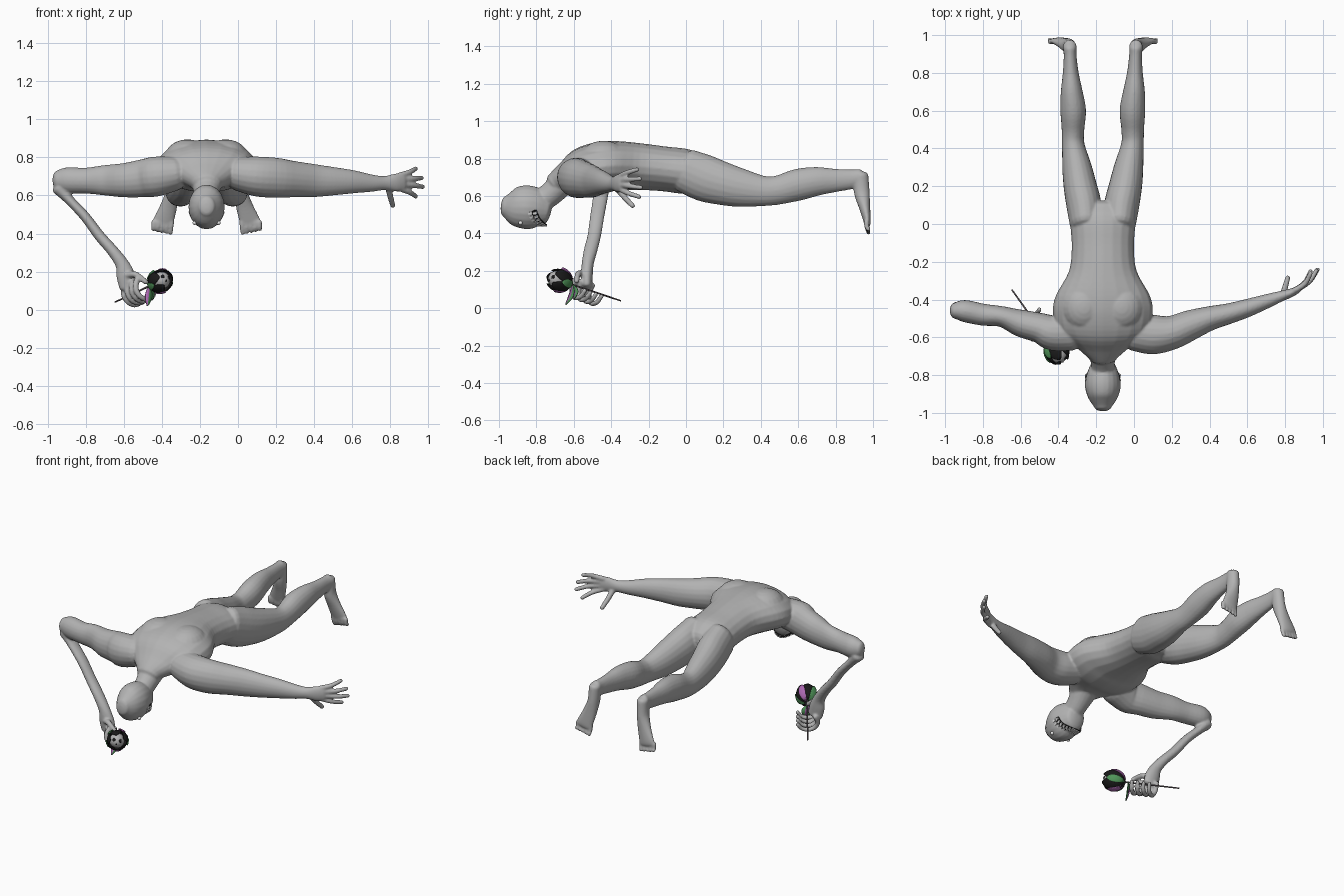
import bpy, bmesh, math
from mathutils import Vector, Matrix

cube = bpy.data.objects.get("Cube")
if cube:
    bpy.data.objects.remove(cube, do_unlink=True)

MID = -0.165                      # centre line of the figure
X, Y, Z = Vector((1, 0, 0)), Vector((0, 1, 0)), Vector((0, 0, 1))


def material(name, rgb):
    m = bpy.data.materials.new(name)
    m.use_nodes = True
    m.diffuse_color = (*rgb, 1)
    m.node_tree.nodes["Principled BSDF"].inputs["Base Color"].default_value = (*rgb, 1)
    return m


SKIN = material("grey skin", (0.45, 0.45, 0.45))
WHITE = material("tooth white", (0.8, 0.8, 0.8))
BLACK = material("black", (0.01, 0.01, 0.01))
GREEN = material("leaf green", (0.08, 0.3, 0.1))
PURPLE = material("purple", (0.42, 0.14, 0.45))
STEM = material("stem grey", (0.12, 0.1, 0.11))


def finish(name, bm, *mats):
    bmesh.ops.recalc_face_normals(bm, faces=bm.faces)
    for f in bm.faces:
        f.smooth = True
    me = bpy.data.meshes.new(name)
    bm.to_mesh(me)
    bm.free()
    ob = bpy.data.objects.new(name, me)
    bpy.context.collection.objects.link(ob)
    for m in mats:
        me.materials.append(m)
    return ob


def spline(pts, n=4):
    """Catmull-Rom resampling of station tuples."""
    out = []
    ext = [pts[0]] + list(pts) + [pts[-1]]
    for a, b, c, d in zip(ext, ext[1:], ext[2:], ext[3:]):
        for k in range(n):
            t = k / n
            out.append([0.5 * (2 * q + (r - p) * t + (2 * p - 5 * q + 4 * r - s) * t * t
                               + (3 * q - p - 3 * r + s) * t ** 3)
                        for p, q, r, s in zip(a, b, c, d)])
    return out + [list(pts[-1])]


def tube(bm, stations, ref=Z, mirror=False, cap=0.6, seg=20):
    """Closed elliptical loft; station = x, y, z, side radius, ref radius."""
    st = spline(stations)
    P = [Vector(s[:3]) for s in st]
    rings = []
    for i, s in enumerate(st):
        t = (P[min(i + 1, len(P) - 1)] - P[max(i - 1, 0)]).normalized()
        rings.append((P[i], t, s[3], s[4]))

    def dome(ring, sign):
        p, t, a, b = ring
        return [(p + t * sign * cap * min(a, b) * s, t, a * math.sqrt(1 - s * s), b * math.sqrt(1 - s * s))
                for s in (0.4, 0.7, 0.9, 0.98)]
    rings = dome(rings[0], -1)[::-1] + rings + dome(rings[-1], 1)
    loops = []
    for p, t, a, b in rings:
        side = t.cross(ref).normalized()
        up = side.cross(t)
        loop = []
        for k in range(seg):
            w = math.tau * k / seg
            co = p + side * a * math.cos(w) + up * b * math.sin(w)
            if mirror:
                co.x = 2 * MID - co.x
            loop.append(bm.verts.new(co))
        loops.append(loop)
    for l, m in zip(loops, loops[1:]):
        for k in range(seg):
            bm.faces.new((l[k], l[(k + 1) % seg], m[(k + 1) % seg], m[k]))
    bm.faces.new(loops[0])
    bm.faces.new(loops[-1])


def digit(bm, pts, r, ref, mirror=False):
    n = len(pts) - 1
    tube(bm, [(*p, r * (1 - 0.25 * i / n), r * (1 - 0.25 * i / n)) for i, p in enumerate(pts)],
         ref, mirror, 0.9, 12)


def ball(bm, pos, size):
    bmesh.ops.create_uvsphere(bm, u_segments=20, v_segments=12, radius=1,
                              matrix=Matrix.Translation(pos) @ Matrix.Diagonal((*size, 1)))


def along_y(rows):
    return [(MID, y, z, a, b) for y, z, a, b in rows]


body = bmesh.new()
# Torso, neck and head
tube(body, along_y([(-.70, .665, .08, .06), (-.64, .70, .15, .08), (-.56, .735, .24, .12),
                    (-.47, .752, .265, .135), (-.38, .762, .25, .132), (-.25, .757, .18, .125),
                    (-.12, .745, .165, .12), (0, .73, .172, .12), (.06, .715, .16, .10)]))
tube(body, along_y([(-.80, .56, .062, .06), (-.73, .605, .064, .065), (-.64, .69, .09, .07)]))
tube(body, along_y([(-.97, .545, .045, .055), (-.92, .54, .078, .1), (-.86, .54, .095, .117),
                    (-.80, .535, .087, .109), (-.75, .525, .068, .08)]), cap=0.45)
for s in (-1, 1):
    ball(body, (MID + s * .1, -.44, .80), (.12, .13, .095))      # shoulder blades

# Legs, feet and toes
for mir in (False, True):
    tube(body, [(-.075, 0, .735, .085, .118), (-.065, .1, .695, .093, .125), (-.045, .2, .665, .088, .115),
                (-.028, .3, .642, .078, .102), (-.008, .42, .626, .06, .08), (-.007, .5, .633, .06, .078),
                (-.008, .6, .66, .068, .085), (0, .7, .678, .058, .077), (.005, .8, .683, .042, .062),
                (.008, .89, .69, .034, .052), (.01, .935, .70, .036, .045)], Z, mir)
    tube(body, [(.01, .935, .71, .036, .04), (.015, .94, .62, .036, .042), (.035, .955, .54, .045, .03),
                (.06, .968, .47, .054, .02), (.066, .97, .448, .054, .016)], Y, mir)
    for i in range(5):
        x = .02 + i * .023
        digit(body, [(x, .965, .46), (x + .002, .968, .43), (x + .004, .977, .402 + .005 * i)], .0145, Y, mir)

# Outstretched left arm and open hand
tube(body, [(0, -.57, .715, .10, .09), (.1, -.585, .70, .105, .105), (.2, -.575, .693, .09, .105),
            (.3, -.535, .685, .08, .095), (.4, -.50, .678, .065, .087), (.5, -.475, .675, .055, .075),
            (.6, -.445, .672, .048, .062), (.7, -.41, .665, .038, .046), (.77, -.385, .665, .029, .037),
            (.83, -.365, .668, .023, .048), (.87, -.345, .67, .018, .046)])
for base, tip in (((.85, -.352, .705), (.935, -.26, .742)), ((.865, -.345, .685), (.966, -.245, .692)),
                  ((.865, -.345, .66), (.972, -.24, .645)), ((.85, -.352, .637), (.935, -.25, .595))):
    a, b = Vector(base), Vector(tip)
    digit(body, [a, (a + b) / 2 + Vector((.012, -.01, 0)), b], .0165, Z)
digit(body, [(.79, -.375, .65), (.80, -.335, .60), (.814, -.285, .547)], .0185, X)

# Bent right arm: upper arm, thin forearm and palm
tube(body, [(-.33, -.57, .715, .10, .09), (-.43, -.575, .70, .095, .105), (-.5, -.55, .69, .08, .1),
            (-.6, -.525, .68, .072, .09), (-.7, -.49, .68, .055, .08), (-.8, -.48, .678, .058, .068),
            (-.9, -.46, .68, .058, .068), (-.95, -.46, .68, .042, .052)])
tube(body, [(-.94, -.455, .64, .04, .045), (-.89, -.46, .58, .026, .04), (-.805, -.475, .49, .026, .038),
            (-.73, -.49, .39, .028, .036), (-.66, -.51, .31, .03, .036), (-.61, -.525, .24, .036, .032),
            (-.59, -.53, .18, .05, .032), (-.575, -.53, .12, .05, .027)], Y)

# Fingers curled round the stem
STEM_END, BLOOM = Vector((-.645, -.35, .04)), Vector((-.41, -.68, .15))
axis = (BLOOM - STEM_END).normalized()
u = (-X + axis * axis.x).normalized()
v = axis.cross(u)
for i in range(4):
    c = STEM_END.lerp(BLOOM, .4 + .09 * i)
    digit(body, [c + .062 * (u * math.cos(w) + v * math.sin(w))
                 for w in (-.5, .2, .9, 1.6, 2.3, 3.0)], .0165, axis)
digit(body, [(-.59, -.545, .18), (-.54, -.575, .185), (-.485, -.585, .145)], .019, Z)

figure = finish("body", body, SKIN)
mod = figure.modifiers.new("blend", 'REMESH')
mod.mode, mod.voxel_size, mod.use_smooth_shade = 'VOXEL', .0065, True
mod = figure.modifiers.new("soften", 'SMOOTH')
mod.factor, mod.iterations = .5, 4


# Grin: dark gum band with two rows of teeth
def grin(w, grow=1):
    s2 = math.sin(w) ** 2
    k = (.84 + .16 * s2) * grow
    return Vector((MID + .088 * k * math.sin(w), -.768 - .055 * s2, .535 - .108 * k * math.cos(w)))


gum = bmesh.new()
tube(gum, [(*grin(-1.4 + .4 * i, .98), .007, .025) for i in range(8)], Y)
finish("mouth", gum, BLACK)
teeth = bmesh.new()
for i in range(15):
    w = -1.33 + i * .19
    tan = (grin(w + .05) - grin(w - .05)).normalized()
    n = tan.cross(Y).normalized()
    for row in (-1, 1):
        rot = Matrix((tan, n.cross(tan), n)).transposed().to_4x4()
        bmesh.ops.create_cube(teeth, size=1, matrix=Matrix.Translation(grin(w, 1.02) + Y * row * .013)
                              @ rot @ Matrix.Diagonal((.0125, .021, .014, 1)))
for f in finish("teeth", teeth, WHITE).data.polygons:
    f.use_smooth = False
for s, side in ((1, "left"), (-1, "right")):
    eye = bmesh.new()
    ball(eye, (MID + s * .063, -.885, .456), (.011, .011, .011))
    finish(side + "_eye", eye, WHITE)

# Flower stem
stem = bmesh.new()
digit(stem, [BLOOM, (STEM_END + BLOOM) / 2, STEM_END], .0055, Z)
finish("stem", stem, STEM)

# Bloom: pale skull-like core inside cupped petals
frame = Matrix.Translation(BLOOM) @ Matrix((u, v, axis)).transposed().to_4x4()
core = bmesh.new()
ball(core, (0, 0, .012), (.046, .046, .05))
core.transform(frame)
finish("bloom_core", core, SKIN)
sockets = bmesh.new()
for s in (-1, 1):
    ball(sockets, (s * .017, -.006, .052), (.011, .012, .009))
ball(sockets, (0, .014, .056), (.005, .008, .006))
sockets.transform(frame)
finish("bloom_sockets", sockets, BLACK)


def petal(name, mat, angle, width, low, high, radius):
    bm = bmesh.new()
    rows = []
    for j in range(9):
        t = j / 8
        h = low + (high - low) * t
        r = radius * math.sqrt(max(.03, 1 - (h / .075) ** 2))
        span = width * math.sqrt(max(.02, 1 - t ** 3))
        rows.append([bm.verts.new((r * math.cos(angle + span * k / 4), r * math.sin(angle + span * k / 4), h))
                     for k in range(-4, 5)])
    for a, b in zip(rows, rows[1:]):
        for k in range(8):
            bm.faces.new((a[k], a[k + 1], b[k + 1], b[k]))
    bm.transform(frame)
    ob = finish(name, bm, mat)
    ob.modifiers.new("thickness", 'SOLIDIFY').thickness = .004


for i in range(5):
    turn = math.tau * i / 5
    petal("petal", BLACK, turn, .75, -.07, .055, .06 + .003 * (i % 2))
    petal("sepal", PURPLE if i in (1, 3) else GREEN, turn + .6, .36, -.073, .02, .068)

# Leaves under the bloom: one half green, the other purple
for i, tip in enumerate(((-.475, -.645, .02), (-.45, -.60, .05))):
    root, end = STEM_END.lerp(BLOOM, .78), Vector(tip)
    across = (end - root).cross(axis).normalized()
    bm = bmesh.new()
    rows = []
    for j in range(7):
        t = j / 6
        p = root.lerp(end, t) + Y * .012 * math.sin(math.pi * t)
        wide = across * (.022 * math.sin(math.pi * (.04 + .92 * t)))
        rows.append([bm.verts.new(p + wide * k) for k in (-1, 0, 1)])
    for a, b in zip(rows, rows[1:]):
        for k in (0, 1):
            bm.faces.new((a[k], a[k + 1], b[k + 1], b[k])).material_index = k
    leaf = finish("leaf", bm, GREEN, PURPLE)
    leaf.modifiers.new("thickness", 'SOLIDIFY').thickness = .004
